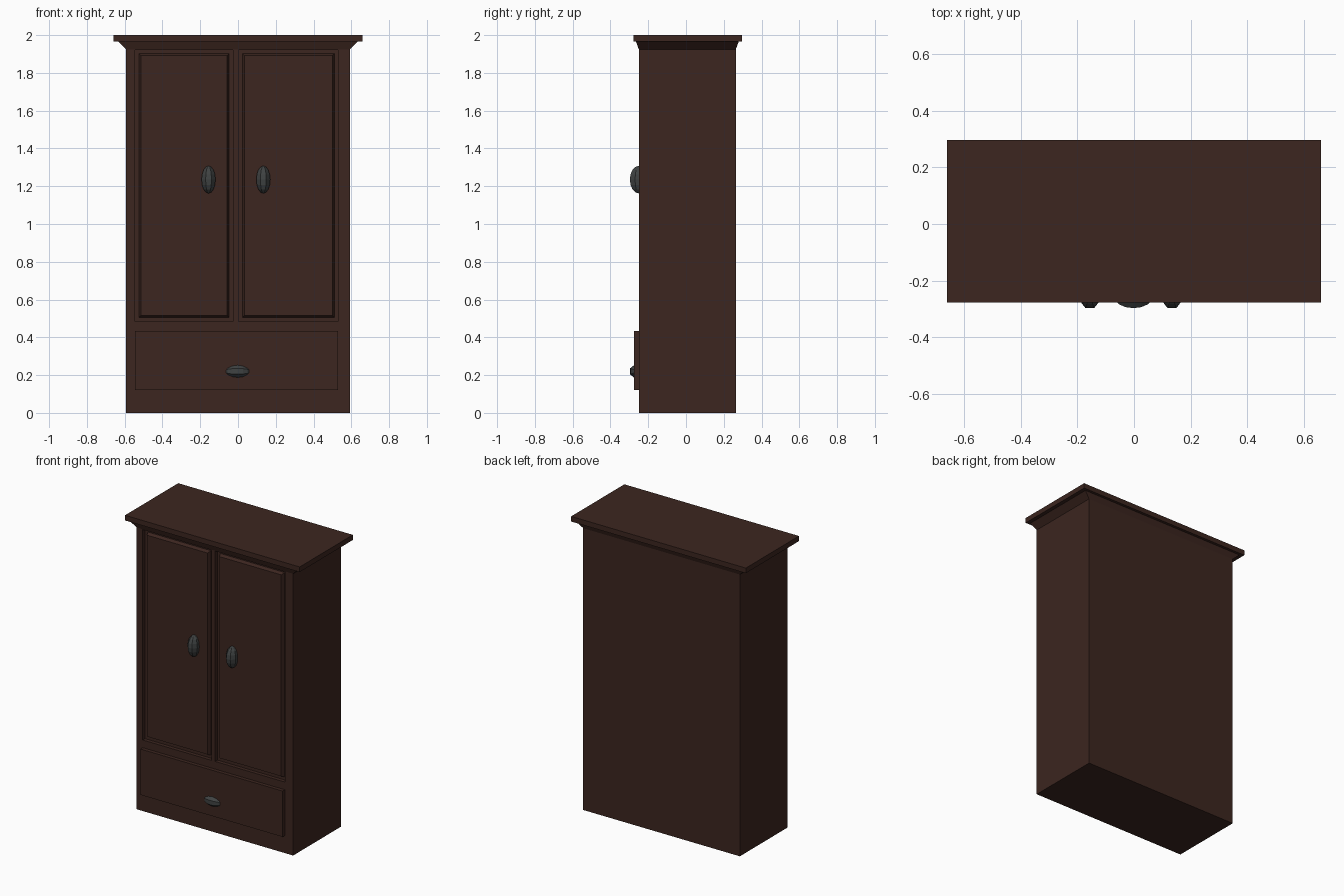
import bpy, bmesh
from mathutils import Matrix

if "Cube" in bpy.data.objects:
    bpy.data.objects.remove(bpy.data.objects["Cube"])


def material(name, rgb):
    m = bpy.data.materials.new(name)
    m.diffuse_color = (*rgb, 1)
    m.use_nodes = True
    m.node_tree.nodes["Principled BSDF"].inputs["Base Color"].default_value = m.diffuse_color
    return m


WOOD = material("dark_wood", (0.045, 0.019, 0.014))
METAL = material("dark_metal", (0.05, 0.055, 0.055))


def finish(bm, name, mat):
    bmesh.ops.recalc_face_normals(bm, faces=bm.faces[:])
    me = bpy.data.meshes.new(name)
    bm.to_mesh(me)
    bm.free()
    me.materials.append(mat)
    ob = bpy.data.objects.new(name, me)
    bpy.context.collection.objects.link(ob)
    return ob


def box_bm(x0, x1, y0, y1, z0, z1):
    bm = bmesh.new()
    bmesh.ops.create_cube(bm, size=1)
    for v in bm.verts:
        v.co = (x0 if v.co.x < 0 else x1, y0 if v.co.y < 0 else y1,
                z0 if v.co.z < 0 else z1)
    return bm


def front_face(bm):
    bm.normal_update()
    return min(bm.faces, key=lambda f: f.calc_center_median().y)


FRONT, BACK, HALF = -0.25, 0.264, 0.592
DOORS = {"left_door": (-0.545, -0.027), "right_door": (0.003, 0.53)}
DOOR_Z = (0.485, 1.922)

# Carcass: box with its front cut into cells, the two door cells pushed in
bm = box_bm(-HALF, HALF, FRONT, BACK, 0, 1.965)
cuts = [((x, 0, 0), (1, 0, 0)) for d in DOORS.values() for x in d]
cuts += [((0, 0, z), (0, 0, 1)) for z in DOOR_Z]
for co, no in cuts:
    bmesh.ops.bisect_plane(bm, geom=bm.verts[:] + bm.edges[:] + bm.faces[:],
                           plane_co=co, plane_no=no)
bm.normal_update()
cells = []
for f in bm.faces:
    c = f.calc_center_median()
    if f.normal.y < -0.9 and DOOR_Z[0] < c.z < DOOR_Z[1]:
        if any(a < c.x < b for a, b in DOORS.values()):
            cells.append(f)
bmesh.ops.inset_individual(bm, faces=cells, thickness=0, depth=-0.05)
finish(bm, "carcass", WOOD)

# Recessed doors with a raised, bevelled panel
for name, (x0, x1) in DOORS.items():
    bm = box_bm(x0, x1, FRONT + 0.025, FRONT + 0.06, *DOOR_Z)
    face = front_face(bm)
    bmesh.ops.inset_individual(bm, faces=[face], thickness=0.028, depth=0)
    bmesh.ops.inset_individual(bm, faces=[face], thickness=0.015, depth=0.022)
    finish(bm, name, WOOD)

# Drawer front standing proud of the carcass
finish(box_bm(-0.545, 0.53, -0.275, -0.2, 0.12, 0.433), "drawer_front", WOOD)

# Cornice: flared moulding below a flat slab
bm = box_bm(-HALF, HALF, FRONT, BACK, 1.925, 1.966)
for v in bm.verts:
    if v.co.z > 1.95:
        v.co.x += 0.043 if v.co.x > 0 else -0.043
        v.co.y += 0.015 if v.co.y > 0 else -0.015
finish(bm, "cornice_moulding", WOOD)
finish(box_bm(-0.66, 0.66, -0.277, 0.297, 1.965, 2.0), "cornice_top", WOOD)


# Handles: eight-sided stretched knobs with a flat facet to the front
def handle(name, x, z, horizontal=False):
    bm = bmesh.new()
    bmesh.ops.create_uvsphere(bm, u_segments=8, v_segments=8, radius=1)
    m = Matrix.Diagonal((0.04, 0.051, 0.073, 1)) @ Matrix.Rotation(0.3927, 4, 'Z')
    if horizontal:
        m = Matrix.Rotation(1.5708, 4, 'Y') @ m
    bmesh.ops.transform(bm, matrix=Matrix.Translation((x, FRONT, z)) @ m,
                        verts=bm.verts)
    finish(bm, name, METAL)


handle("left_door_handle", -0.156, 1.235)
handle("right_door_handle", 0.134, 1.235)
handle("drawer_handle", -0.002, 0.22, True)
